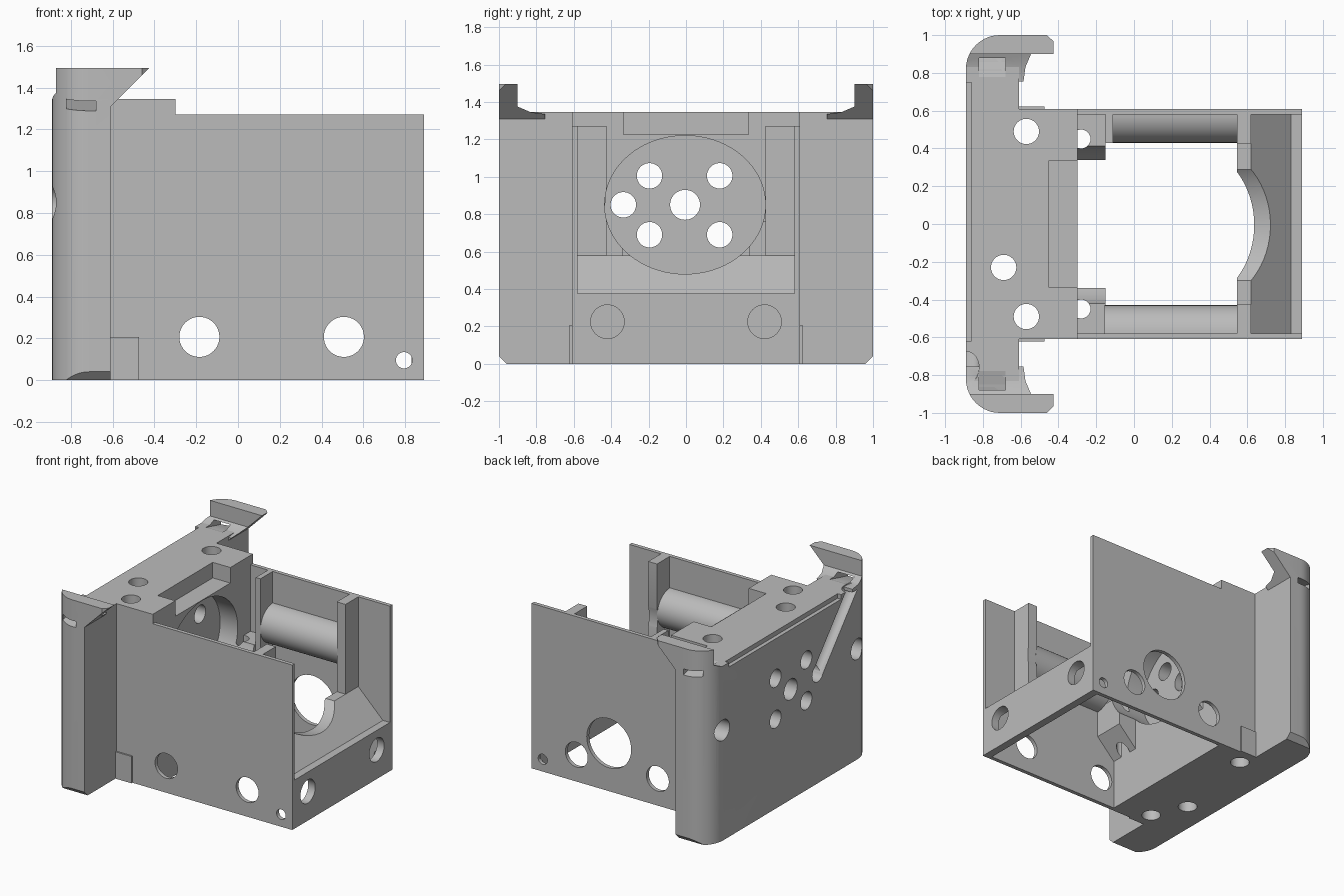
import bpy, bmesh, math
from mathutils import Matrix, Vector

if "Cube" in bpy.data.objects:
    bpy.data.objects.remove(bpy.data.objects["Cube"])

gray = bpy.data.materials.new("plain gray")
gray.use_nodes = True
gray.diffuse_color = (0.5, 0.5, 0.5, 1)
gray.node_tree.nodes["Principled BSDF"].inputs["Base Color"].default_value = (0.5, 0.5, 0.5, 1)


def add(name, bm):
    bmesh.ops.recalc_face_normals(bm, faces=bm.faces)
    mesh = bpy.data.meshes.new(name)
    bm.to_mesh(mesh)
    bm.free()
    mesh.materials.append(gray)
    ob = bpy.data.objects.new(name, mesh)
    bpy.context.scene.collection.objects.link(ob)
    return ob


def prism(name, pts, axis, a, b):
    """Extrude a flat outline along an axis from a to b."""
    place = {"x": lambda p, t: (t, p[0], p[1]),
             "y": lambda p, t: (p[0], t, p[1]),
             "z": lambda p, t: (p[0], p[1], t)}[axis]
    bm = bmesh.new()
    low = [bm.verts.new(place(p, a)) for p in pts]
    high = [bm.verts.new(place(p, b)) for p in pts]
    bm.faces.new(low)
    bm.faces.new(high)
    n = len(pts)
    for i in range(n):
        j = (i + 1) % n
        bm.faces.new((low[i], low[j], high[j], high[i]))
    return add(name, bm)


def box(name, x, y, z):
    y = sorted(y)
    return prism(name, [(x[0], y[0]), (x[1], y[0]), (x[1], y[1]), (x[0], y[1])], "z", *z)


def arc(cx, cy, rx, ry, start, end, n):
    angles = [math.radians(start + (end - start) * i / n) for i in range(n + 1)]
    return [(cx + rx * math.cos(t), cy + ry * math.sin(t)) for t in angles]


def hole(c, r, axis, a, b, ry=None, n=40):
    return prism("cutter", arc(*c, r, ry or r, 0, 360, n)[:-1], axis, a, b)


def rod(p, q, r):
    """Round cutter between two points, with ball ends."""
    p, q = Vector(p), Vector(q)
    bm = bmesh.new()
    m = Matrix.Translation((p + q) / 2) @ (q - p).to_track_quat("Z", "Y").to_matrix().to_4x4()
    bmesh.ops.create_cone(bm, cap_ends=True, segments=32, radius1=r, radius2=r,
                          depth=(q - p).length, matrix=m)
    return add("cutter", bm)


def tilted_box(center, size, angle):
    bm = bmesh.new()
    m = Matrix.Translation(center) @ Matrix.Rotation(math.radians(angle), 4, "X") @ Matrix.Diagonal((*size, 1))
    bmesh.ops.create_cube(bm, size=1, matrix=m)
    return add("cutter", bm)


def cut(ob, cutters, operation="DIFFERENCE"):
    for c in cutters:
        mod = ob.modifiers.new("cut", "BOOLEAN")
        mod.object, mod.operation, mod.solver = c, operation, "EXACT"
    deps = bpy.context.evaluated_depsgraph_get()
    mesh = bpy.data.meshes.new_from_object(ob.evaluated_get(deps))
    ob.modifiers.clear()
    ob.data = mesh
    for c in cutters:
        bpy.data.objects.remove(c)
    return ob


def motor_space(start=-0.45):
    return hole((-0.005, 0.85), 0.43, "x", start, 1.0, ry=0.37, n=72)


def slot(s):
    return tilted_box((-0.75, s * 0.93, 1.33), (0.14, 0.3, 0.045), -s * 14)


parts = []

# Carriage plate: wide back plate with rounded corners and a thicker middle
half = [(-0.3, 0.61), (-0.61, 0.61), (-0.61, 1.0)] + arc(-0.71, 0.82, 0.18, 0.18, 90, 180, 12)
outline = half + [(x, -y) for x, y in reversed(half)]
plate = prism("carriage_plate", outline, "z", 0, 1.345)
cutters = [motor_space(),
           box("cutter", (-0.45, -0.2), (-0.335, 0.335), (1.225, 1.5)),
           box("cutter", (-1, -0.86), (-0.62, 0.75), (1.31, 1.5)),
           hole((-0.005, 0.85), 0.08, "x", -1, 0),
           hole((-0.335, 0.85), 0.068, "x", -1, 0),
           rod((-0.885, -0.335, 0.85), (-0.885, -0.8, 1.39), 0.065)]
for y in (-0.195, 0.18):
    for z in (0.69, 1.005):
        cutters.append(hole((y, z), 0.068, "x", -1, 0))
for x, y in ((-0.57, 0.49), (-0.57, -0.49), (-0.69, -0.23)):
    cutters.append(hole((x, y), 0.067, "z", -0.1, 1.5))
for s in (1, -1):
    cutters += [hole((s * 0.82, 0.85), 0.08, "x", -1, -0.68),
                tilted_box((-0.75, s, 0), (0.6, 0.057, 0.057), 45), slot(s)]
parts.append(cut(plate, cutters))

# Sloped front bar: upright strip, thin ramp and flat shelf, open underneath
bar = prism("front_bar", [(0.89, 0), (0.89, 0.375), (0.83, 0.375), (0.62, 0.58), (0.545, 0.58),
                          (0.545, 0.57), (0.83, 0.29), (0.83, 0)], "y", -0.59, 0.59)
parts.append(cut(bar, [motor_space()] + [hole((s * 0.42, 0.225), 0.09, "x", 0.7, 1) for s in (1, -1)]))

for s, side in ((1, "back"), (-1, "front")):
    # Thin side wall with round openings
    wall = box(side + "_side_wall", (-0.6, 0.89), (s * 0.58, s * 0.61), (0, 1.272))
    holes = [hole((x, z), r, "y", -2, 2) for x, z, r in
             ((-0.185, 0.207, 0.096), (0.507, 0.207, 0.096), (0.795, 0.095, 0.039))]
    if s > 0:
        holes.append(hole((0.23, 0.37), 0.19, "y", -2, 2))
    parts.append(cut(wall, holes))

    # Post beside the front bar
    post = box(side + "_post", (0.545, 0.62), (s * 0.425, s * 0.585), (0.57, 1.272))
    parts.append(cut(post, [motor_space()]))

    # Corner block with a sloped underside and a screw hole
    y0, y1 = sorted((s * 0.34, s * 0.585))
    block = prism(side + "_corner_block", [(-0.31, 0.37), (-0.15, 0.53), (-0.15, 0.76), (-0.31, 0.76)], "y", y0, y1)
    parts.append(cut(block, [motor_space(), hole((-0.28, s * 0.45), 0.05, "z", 0, 1)]))

    # Half round rail along the inside of the wall
    rail = [(s * y, z) for y, z in arc(0.585, 0.88, 0.155, 0.15, 90, 270, 24)]
    parts.append(prism(side + "_rail", rail, "x", -0.11 if s > 0 else -0.155, 0.55))

    # Raised pad at the foot of the wall
    pad = box(side + "_foot_pad", (-0.615, -0.475), (s * 0.605, s * 0.622), (0, 0.207))
    parts.append(pad)

    # Flared hood on the upper plate corner
    profile = [(1, 1.31), (1, 1.495), (0.9, 1.495), (0.9, 1.375), (0.83, 1.345), (0.755, 1.335), (0.755, 1.31)]
    hood = prism(side + "_hood", [(s * y, z) for y, z in profile], "x", -0.89, -0.42)
    shape = [(-0.42, 0.9), (-0.42, 0.96), (-0.46, 1.0)] + arc(-0.71, 0.82, 0.18, 0.18, 90, 180, 12)
    shape += [(-0.89, 0.75), (-0.57, 0.75), (-0.57, 0.8), (-0.53, 0.9)]
    cut(hood, [prism("cutter", [(x, s * y) for x, y in shape], "z", 1.2, 1.6)], "INTERSECT")
    under = prism("cutter", [(-0.61, 1.31), (-0.4, 1.52), (-0.3, 1.52), (-0.3, 1.2), (-0.61, 1.2)], "y", -2, 2)
    parts.append(cut(hood, [under, slot(s)]))

# Upright rib at the end of the back rail
parts.append(box("back_rib", (-0.15, -0.11), (0.43, 0.585), (0.7, 1.272)))

# Smooth the round surfaces, keep the edges sharp
bpy.ops.object.select_all(action="DESELECT")
for ob in parts:
    ob.select_set(True)
bpy.context.view_layer.objects.active = parts[0]
bpy.ops.object.shade_smooth_by_angle(angle=math.radians(30))
